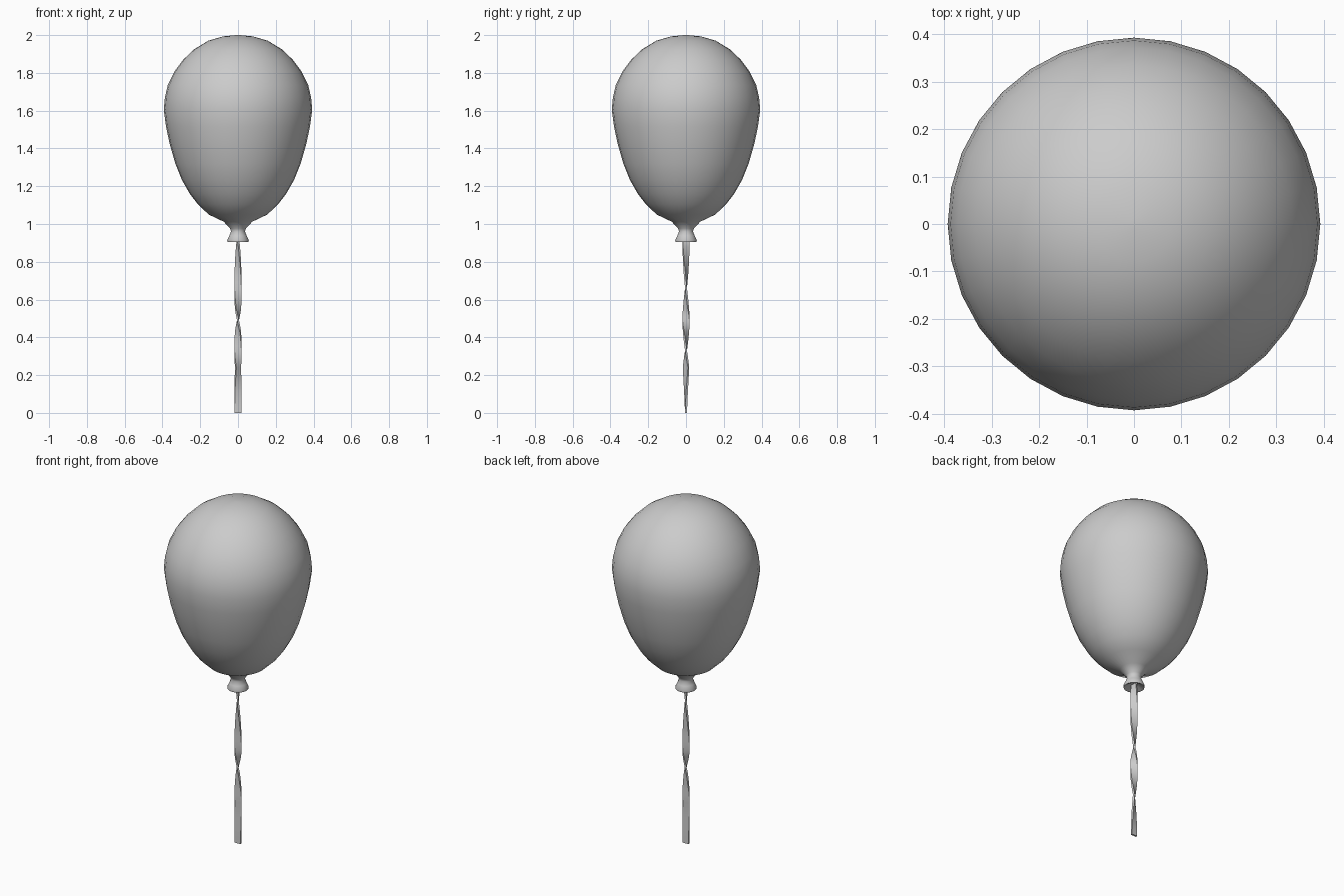
import bpy, bmesh, math

if "Cube" in bpy.data.objects:
    bpy.data.objects.remove(bpy.data.objects["Cube"])


def loft(name, rings, angle):
    """Skin a list of closed rings, capping both ends."""
    bm = bmesh.new()
    loops = [[bm.verts.new(p) for p in ring] for ring in rings]
    n = len(loops[0])
    for a, b in zip(loops, loops[1:]):
        for i in range(n):
            j = (i + 1) % n
            bm.faces.new((a[i], a[j], b[j], b[i]))
    bm.faces.new(loops[0])
    bm.faces.new(loops[-1])
    bmesh.ops.recalc_face_normals(bm, faces=bm.faces)
    mesh = bpy.data.meshes.new(name)
    bm.to_mesh(mesh)
    bm.free()
    obj = bpy.data.objects.new(name, mesh)
    bpy.context.collection.objects.link(obj)
    bpy.ops.object.select_all(action='DESELECT')
    obj.select_set(True)
    bpy.context.view_layer.objects.active = obj
    bpy.ops.object.shade_smooth_by_angle(angle=math.radians(angle))
    return obj


def circle(r, z, n=32):
    return [(r * math.cos(2 * math.pi * i / n), r * math.sin(2 * math.pi * i / n), z)
            for i in range(n)]


# Balloon: (radius, height) profile from the mouth up to the crown
profile = [(0.020, 0.925), (0.045, 0.907), (0.055, 0.905), (0.057, 0.914),
           (0.046, 0.938), (0.037, 0.96), (0.042, 0.976), (0.075, 1.012),
           (0.155, 1.05), (0.213, 1.105), (0.255, 1.16), (0.298, 1.235),
           (0.332, 1.32), (0.362, 1.425), (0.381, 1.515), (0.393, 1.605),
           (0.387, 1.67), (0.372, 1.735), (0.335, 1.81), (0.29, 1.87),
           (0.232, 1.925), (0.158, 1.97), (0.08, 1.993), (0.012, 2.0)]
loft("balloon", [circle(r, z) for r, z in profile], 60)

# Ribbon: (height, twist in degrees) keys for a thin flat strip
twist = [(0.93, 90), (0.88, 110), (0.66, 180), (0.55, 225), (0.49, 270),
         (0.43, 315), (0.33, 360), (0.24, 408), (0.12, 378), (0.0, 360)]
rings = []
for (z0, a0), (z1, a1) in zip(twist, twist[1:]):
    for k in range(3):
        t = k / 3
        rings.append((z0 + (z1 - z0) * t, a0 + (a1 - a0) * t))
rings.append(twist[-1])


def strip(z, deg, w=0.018, h=0.005):
    c, s = math.cos(math.radians(deg)), math.sin(math.radians(deg))
    return [(x * c - y * s, x * s + y * c, z)
            for x, y in ((-w, -h), (w, -h), (w, h), (-w, h))]


loft("ribbon", [strip(z, a) for z, a in rings], 40)
